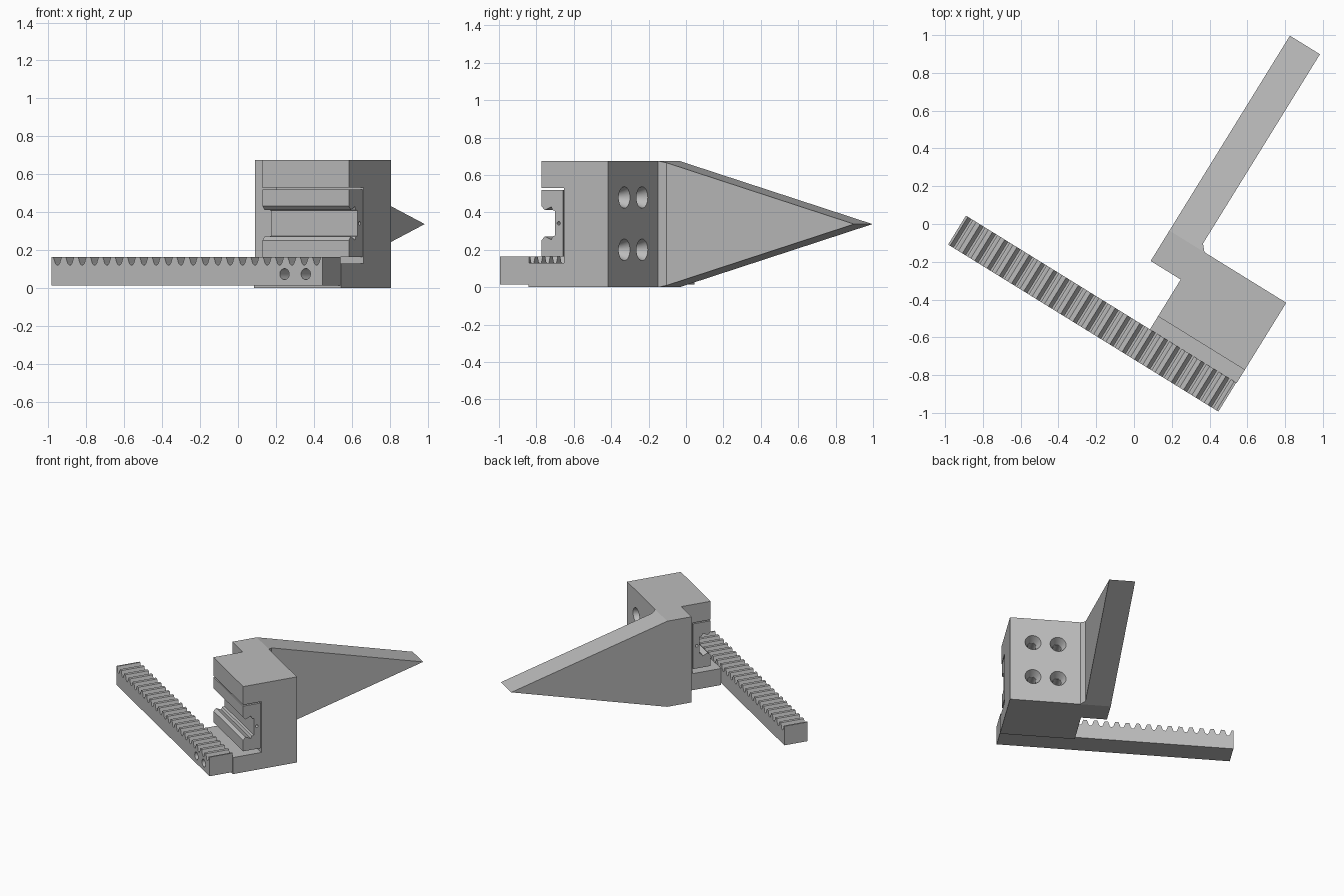
import bpy, bmesh, math
from mathutils import Matrix, Vector

cube = bpy.data.objects.get("Cube")
if cube:
    bpy.data.objects.remove(cube, do_unlink=True)

TURN = math.atan2(-0.526, 0.851)      # the whole assembly is turned about z
HEIGHT = 0.675
MID = HEIGHT / 2
END0, END1 = 0.365, 0.905             # ends of the clamp block along its length
FRONT, BACK = -0.349, 0.069           # block faces across its length

grey = bpy.data.materials.new("plain grey")
grey.use_nodes = True
grey.diffuse_color = (0.5, 0.5, 0.5, 1)
grey.node_tree.nodes["Principled BSDF"].inputs["Base Color"].default_value = (0.5, 0.5, 0.5, 1)


def finish(bm, name):
    bmesh.ops.recalc_face_normals(bm, faces=bm.faces)
    mesh = bpy.data.meshes.new(name)
    bm.to_mesh(mesh)
    bm.free()
    mesh.materials.append(grey)
    obj = bpy.data.objects.new(name, mesh)
    bpy.context.collection.objects.link(obj)
    obj.rotation_euler.z = TURN
    return obj


def prism(name, profile, axis, low, high):
    """Extrude a profile of (horizontal, z) points along the x or y axis."""
    bm = bmesh.new()
    place = (lambda a, z, d: (d, a, z)) if axis == "x" else (lambda a, z, d: (a, d, z))
    face = bm.faces.new([bm.verts.new(place(a, z, low)) for a, z in profile])
    out = bmesh.ops.extrude_face_region(bm, geom=[face])
    moved = [g for g in out["geom"] if isinstance(g, bmesh.types.BMVert)]
    bmesh.ops.translate(bm, verts=moved, vec=place(0, 0, high - low))
    return finish(bm, name)


def add_drill(bm, centre, axis, r1, r2, length):
    turn = Vector((0, 0, 1)).rotation_difference(Vector(axis)).to_matrix().to_4x4()
    bmesh.ops.create_cone(bm, cap_ends=True, segments=32, radius1=r1, radius2=r2,
                          depth=length, matrix=Matrix.Translation(centre) @ turn)


def cut(obj, bm):
    cutter = finish(bm, "drill_cutter")
    cutter.hide_render = True
    mod = obj.modifiers.new("holes", "BOOLEAN")
    mod.operation = "DIFFERENCE"
    mod.solver = "EXACT"
    mod.use_self = True
    mod.object = cutter
    bpy.ops.object.select_all(action="DESELECT")
    bpy.context.view_layer.objects.active = obj
    obj.select_set(True)
    bpy.ops.object.modifier_apply(modifier=mod.name)
    bpy.data.objects.remove(cutter, do_unlink=True)
    bpy.ops.object.shade_smooth_by_angle(angle=math.radians(25))


# Clamp block: C-shaped section with a low shelf in front
SHELF, POCKET = 0.13, -0.208
block = prism("clamp_block", [
    (BACK, 0), (BACK, HEIGHT), (FRONT, HEIGHT), (FRONT, 0.53),
    (POCKET, 0.53), (POCKET, SHELF), (-0.43, SHELF), (-0.43, 0)], "x", END0, END1)

# Four countersunk screw holes through the back of the block
drills = bmesh.new()
for x in (0.558, 0.739):
    for z in (0.2, 0.48):
        add_drill(drills, (x, -0.1, z), (0, 1, 0), 0.03, 0.03, 0.5)
        add_drill(drills, (x, BACK - 0.025, z), (0, 1, 0), 0.032, 0.062, 0.07)
cut(block, drills)

# Tapered arm running back to a sharp edge
TIP = 1.282
prism("tapered_arm", [(-0.12, 0), (-0.12, HEIGHT), (BACK, HEIGHT), (TIP, MID), (BACK, 0)],
      "x", 0.178, END0)

# Corner web between arm and block, following the arm's taper
bm = bmesh.new()
rings = []
for side in (-1, 1):
    rings.append([bm.verts.new((x, y, MID + side * MID * (TIP - y) / (TIP - BACK)))
                  for x, y in ((END0, BACK), (0.396, BACK), (END0, 0.104))])
for ring in rings:
    bm.faces.new(ring)
for i in range(3):
    j = (i + 1) % 3
    bm.faces.new((rings[0][i], rings[0][j], rings[1][j], rings[1][i]))
finish(bm, "corner_web")

# Slide carriage in the pocket: its slot is mirrored about mid height
SLIDE_MID = 0.342
half = [(-0.214, 0.178), (FRONT, 0.178), (FRONT, 0.09), (FRONT + 0.02, 0.07),
        (FRONT + 0.06, 0.088), (FRONT + 0.068, 0.07), (FRONT + 0.085, 0.066)]
carriage = prism("slide_carriage",
                 [(a, SLIDE_MID + z) for a, z in half] +
                 [(a, SLIDE_MID - z) for a, z in reversed(half)], "x", END0 + 0.003, END1 - 0.002)
drills = bmesh.new()
for x in (END0, END1):
    add_drill(drills, (x, -0.242, SLIDE_MID), (1, 0, 0), 0.01, 0.01, 0.08)
cut(carriage, drills)

# Toothed rack: evenly spaced rounded gaps along the top
START, END, TEETH = -0.78, 0.902, 22
BASE, TOP = 0.015, 0.165
pitch = (END - START) / TEETH
outline = [(START, BASE), (START, TOP)]
for i in range(TEETH):
    c = START + (i + 0.5) * pitch
    gap = [(0.026, 0), (0.019, 0.018), (0.013, 0.035), (0.006, 0.042)]
    outline += [(c - w, TOP - d) for w, d in gap]
    outline += [(c + w, TOP - d) for w, d in reversed(gap)]
outline += [(END, TOP), (END, BASE)]
rack = prism("toothed_rack", outline, "y", -0.61, -0.43)

# Two fixing holes in the front of the rack
drills = bmesh.new()
for x in (0.665, 0.797):
    add_drill(drills, (x, -0.54, 0.074), (0, 1, 0), 0.029, 0.029, 0.18)
cut(rack, drills)
